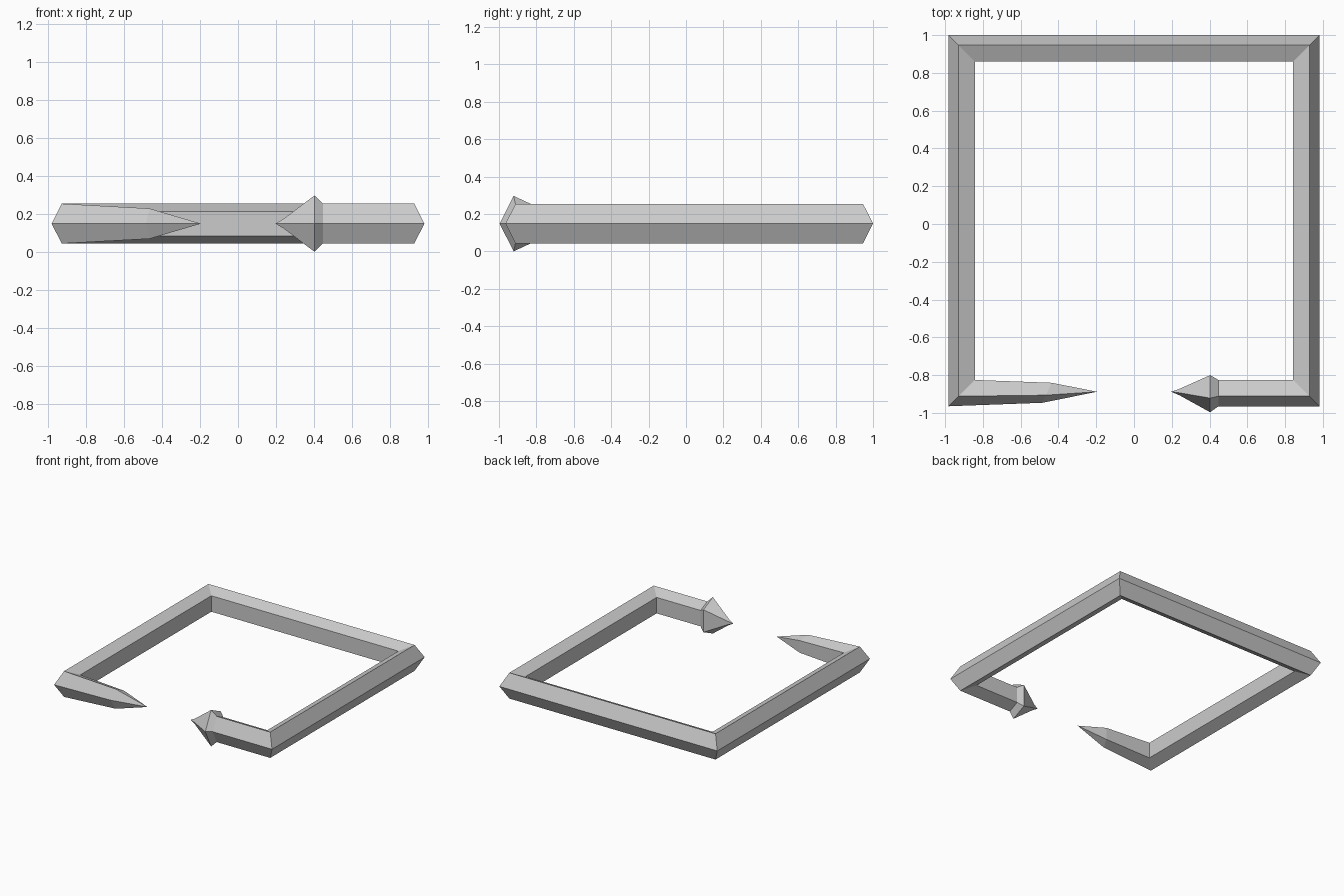
import bpy, bmesh
from math import sin, cos, tau
from mathutils import Vector

if "Cube" in bpy.data.objects:
    bpy.data.objects.remove(bpy.data.objects["Cube"])

X, FRONT, REAR, Z = 0.905, -0.888, 0.923, 0.149   # bar centre line
RAD, HALF = 0.077, 0.1105                         # pentagon radii: sideways, vertical


def ring(bm, x, y, out, scale):
    """Pentagon around (x, y); its single point faces along 'out' (mitred at corners)."""
    if scale == 0:
        return [bm.verts.new((x, y, Z))]
    o = Vector((out[0], out[1], 0)) * RAD * scale
    return [bm.verts.new(Vector((x, y, Z)) + o * cos(i * tau / 5)
                         + Vector((0, 0, HALF * scale * sin(i * tau / 5))))
            for i in range(5)]


def loft(name, stations):
    """Skin a run of pentagons; a scale of 0 makes a point."""
    bm = bmesh.new()
    rings = [ring(bm, *s) for s in stations]
    for a, b in zip(rings, rings[1:]):
        for i in range(5):
            j = (i + 1) % 5
            if len(b) == 1:
                bm.faces.new((a[i], a[j], b[0]))
            else:
                bm.faces.new((a[i], a[j], b[j], b[i]))
    bmesh.ops.recalc_face_normals(bm, faces=bm.faces)
    # open tubes: make sure faces look away from the section centre
    f = bm.faces[0] if hasattr(bm.faces, "ensure_lookup_table") and not bm.faces.ensure_lookup_table() else None
    centre = sum((v.co for r in rings[:2] for v in r), Vector()) / sum(len(r) for r in rings[:2])
    if f.normal.dot(f.calc_center_median() - centre) < 0:
        bmesh.ops.reverse_faces(bm, faces=bm.faces)
    me = bpy.data.meshes.new(name)
    bm.to_mesh(me)
    bm.free()
    ob = bpy.data.objects.new(name, me)
    bpy.context.collection.objects.link(ob)
    return ob


# Bent bar: front left corner, round the back, to the arrow neck
loft("frame_bar", [
    (-X, FRONT, (-1, -1), 1),
    (-X, REAR, (-1, 1), 1),
    (X, REAR, (1, 1), 1),
    (X, FRONT, (1, -1), 1),
    (0.447, FRONT, (0, -1), 1),
])

# Tapering tail on the left
loft("pointed_tail", [
    (-X, FRONT, (-1, -1), 1),
    (-0.458, FRONT, (-0.47, -1), 0.76),
    (-0.195, FRONT, (0, -1), 0),
])

# Flared arrow head on the right
loft("arrow_head", [
    (0.447, FRONT, (0, -1), 1),
    (0.403, FRONT, (0, -1), 1.41),
    (0.24, FRONT, (0, -1), 0.24),
    (0.197, FRONT, (0, -1), 0),
])
